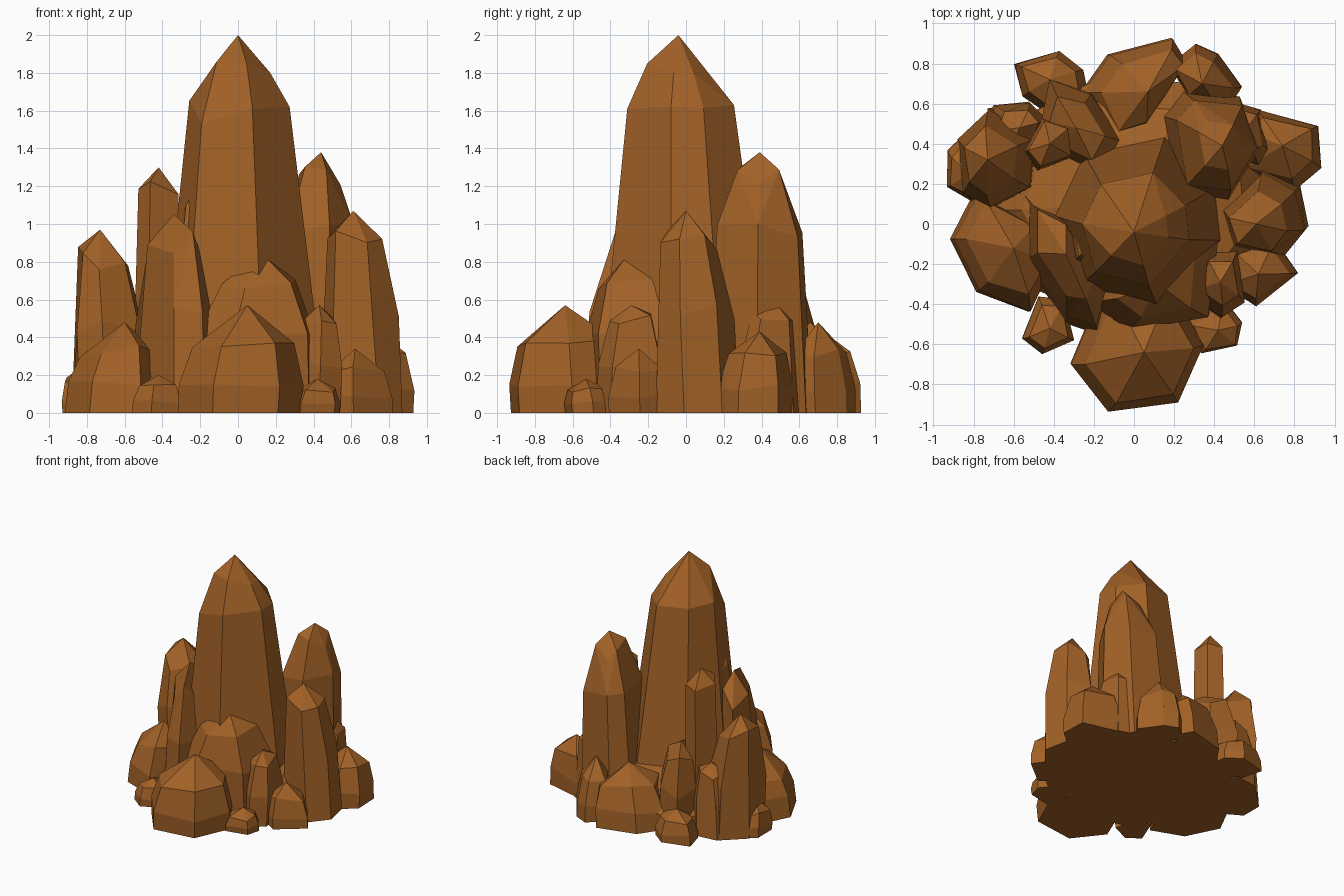
import bpy, bmesh, math, random

if "Cube" in bpy.data.objects:
    bpy.data.objects.remove(bpy.data.objects["Cube"])

stone = bpy.data.materials.new("brown stone")
stone.diffuse_color = (0.36, 0.12, 0.02, 1)
stone.use_nodes = True
stone.node_tree.nodes["Principled BSDF"].inputs["Base Color"].default_value = stone.diffuse_color

# (height fraction, width fraction) profiles of the rock types
SPIRE = [(0, 1), (0.5, 0.92), (0.72, 0.78), (0.91, 0.42)]
COLUMN = [(0, 1), (0.5, 0.96), (0.86, 0.66)]
BLOCK = [(0, 1), (0.5, 0.98), (0.92, 0.84)]
BOULDER = [(0, 0.99), (0.3, 1), (0.68, 0.78)]


def rock(name, xr, yr, peak, profile, sides=6, seed=1, shear=0.0, turn=None, rough=1.0):
    """Faceted rock: hull of shrinking, drifting polygon rings under a peak."""
    rnd = random.Random(seed)
    start = rnd.random() * math.tau if turn is None else math.radians(turn)
    ring = []
    for i in range(sides):
        a = start + math.tau * (i + rnd.uniform(-0.25, 0.25)) / sides
        x, y = math.cos(a), math.sin(a)
        ring.append((x + shear * y, y))
    # fit the ring to the footprint
    fit = []
    for k, (lo, hi) in enumerate((xr, yr)):
        vals = [p[k] for p in ring]
        a, b = min(vals), max(vals)
        fit.append([lo + (v - a) / (b - a) * (hi - lo) for v in vals])
    px, py, h = peak
    cx, cy = sum(xr) / 2, sum(yr) / 2
    bm = bmesh.new()
    for n, (fz, fs) in enumerate(profile):
        # ring centre drifts from the footprint centre to the peak
        t = fz ** 1.5
        ox, oy = cx + (px - cx) * t, cy + (py - cy) * t
        for x, y in zip(*fit):
            dz = rnd.uniform(-0.08, 0.07) * h * rough if n else 0
            s = min(1, fs * (1 - dz / h * 0.9))
            z = min(max(0, fz * h + dz), 0.98 * h)
            bm.verts.new((ox + (x - cx) * s, oy + (y - cy) * s, z))
    bm.verts.new(peak)
    res = bmesh.ops.convex_hull(bm, input=bm.verts[:])
    loose = {v for v in res["geom_interior"] + res["geom_unused"]
             if isinstance(v, bmesh.types.BMVert)}
    bmesh.ops.delete(bm, geom=list(loose), context='VERTS')
    # merge nearly coplanar triangles into broad facets
    bmesh.ops.dissolve_limit(bm, angle_limit=math.radians(9), verts=bm.verts[:], edges=bm.edges[:])
    bmesh.ops.recalc_face_normals(bm, faces=bm.faces[:])
    me = bpy.data.meshes.new(name)
    bm.to_mesh(me)
    bm.free()
    me.materials.append(stone)
    ob = bpy.data.objects.new(name, me)
    bpy.context.collection.objects.link(ob)
    return ob


# central spire and the flanks that flare out at its foot
rock("main_spire", (-0.43, 0.47), (-0.47, 0.48), (0, -0.04, 2.0),
     [(0, 1), (0.3, 0.92), (0.6, 0.74), (0.8, 0.6), (0.9, 0.37)], 7, 4, turn=30, rough=0.5)
rock("front_flank", (-0.26, 0.42), (-0.52, 0.1), (0.12, -0.30, 0.85),
     [(0, 1), (0.5, 0.92), (0.85, 0.55)], 6, 8)
rock("left_flank", (-0.42, 0.05), (-0.36, 0.25), (-0.19, -0.08, 1.25),
     [(0, 1), (0.5, 0.8), (0.85, 0.45)], 6, 9)

# tall side spires
rock("back_right_spire", (0.12, 0.63), (0.10, 0.67), (0.44, 0.39, 1.38), SPIRE, 6, 5, rough=0.6)
rock("right_spire", (0.43, 0.87), (-0.16, 0.28), (0.61, 0.0, 1.07), COLUMN, 6, 6)
rock("back_left_spire", (-0.56, -0.31), (0.26, 0.53), (-0.42, 0.40, 1.30), BLOCK, 5, 7, rough=0.5)
rock("left_blade", (-0.55, -0.13), (-0.55, 0.12), (-0.34, -0.15, 1.05), COLUMN, 6, 12, shear=-0.8)
rock("left_spire", (-0.88, -0.48), (0.08, 0.58), (-0.73, 0.32, 0.97), COLUMN, 6, 13)

# middle rocks filling the gaps
rock("back_left_wedge", (-0.46, -0.04), (0.22, 0.72), (-0.29, 0.48, 0.68), COLUMN, 6, 14, shear=-0.6)
rock("back_right_wedge", (0.40, 0.68), (0.28, 0.60), (0.55, 0.46, 0.60), COLUMN, 6, 15)
rock("left_back_wedge", (-0.76, -0.44), (0.33, 0.61), (-0.57, 0.48, 0.58), COLUMN, 6, 16)
rock("front_right_wedge", (0.25, 0.54), (-0.47, -0.13), (0.43, -0.29, 0.57), COLUMN, 5, 17)
rock("core", (-0.74, 0.68), (-0.50, 0.74), (0, 0.1, 0.46), BOULDER, 9, 18, rough=0.3)

# boulders around the foot
rock("front_boulder", (-0.32, 0.34), (-0.93, -0.28), (0.05, -0.64, 0.57), BOULDER, 6, 19, turn=-120)
rock("left_boulder", (-0.92, -0.42), (-0.44, 0.16), (-0.60, -0.12, 0.48), BOULDER, 6, 20, shear=-0.4, turn=155)
rock("right_front_boulder", (0.45, 0.82), (-0.41, -0.08), (0.62, -0.25, 0.34), BOULDER, 5, 21)
rock("right_back_boulder", (0.50, 0.93), (0.16, 0.57), (0.74, 0.39, 0.43), BOULDER, 6, 22)
rock("back_right_boulder", (0.18, 0.54), (0.55, 0.90), (0.34, 0.70, 0.48), BOULDER, 6, 23, shear=-0.5)
rock("back_boulder", (-0.27, 0.25), (0.40, 0.93), (0.07, 0.66, 0.48), BOULDER, 6, 24, shear=0.5)
rock("back_left_boulder", (-0.60, -0.22), (0.55, 0.86), (-0.42, 0.72, 0.24), BOULDER, 6, 25, shear=-0.3)
rock("small_front_left", (-0.56, -0.30), (-0.65, -0.36), (-0.42, -0.52, 0.20), BOULDER, 5, 26)
rock("small_front_right", (0.26, 0.54), (-0.64, -0.36), (0.42, -0.53, 0.18), BOULDER, 5, 27)
rock("small_left", (-0.93, -0.66), (0.10, 0.46), (-0.82, 0.25, 0.25), BOULDER, 6, 28)
